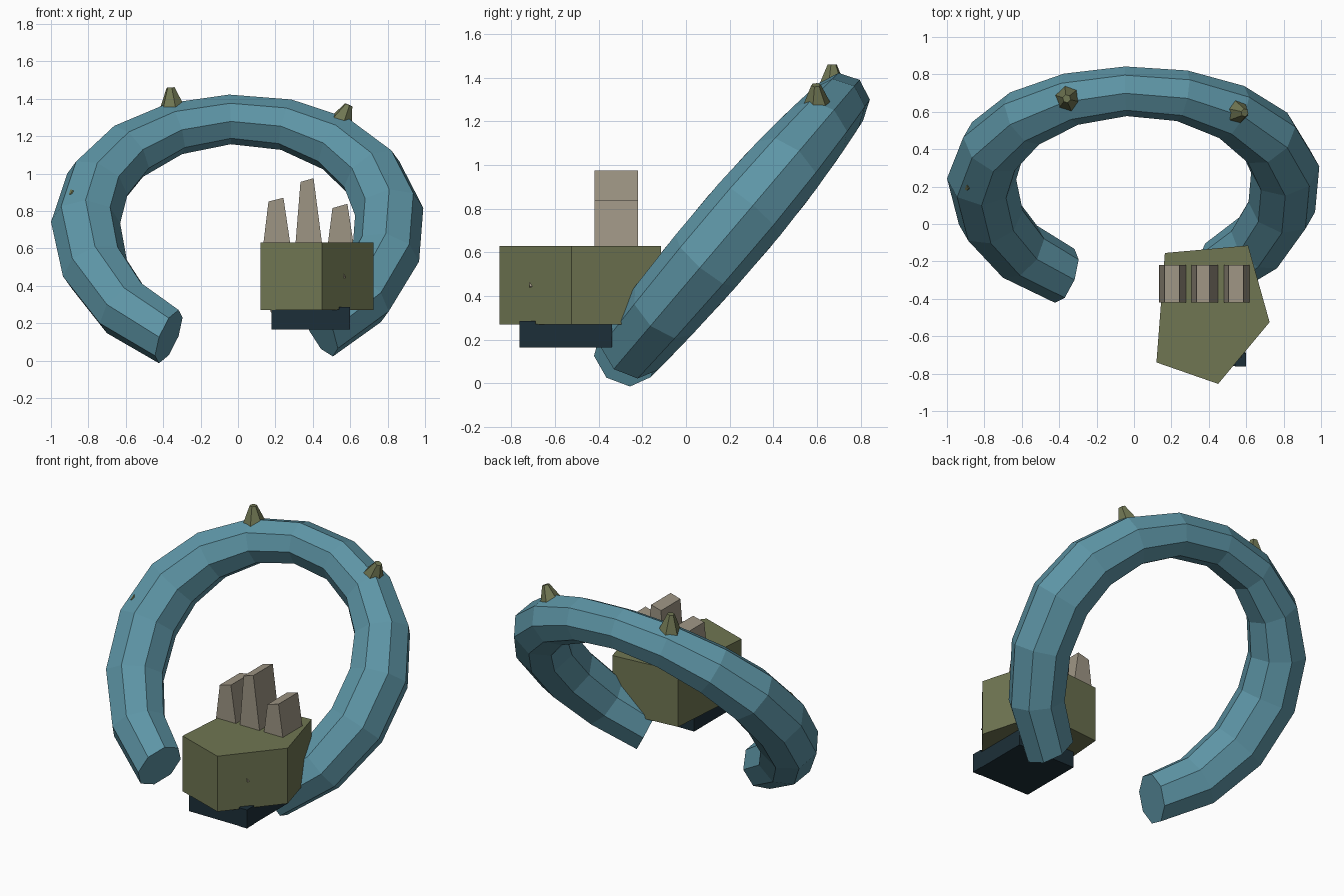
import bpy, bmesh
from math import sin, cos, pi, radians
from mathutils import Vector

if "Cube" in bpy.data.objects:
    bpy.data.objects.remove(bpy.data.objects["Cube"])


def material(name, rgb):
    m = bpy.data.materials.new(name)
    m.diffuse_color = (*rgb, 1)
    m.use_nodes = True
    m.node_tree.nodes["Principled BSDF"].inputs["Base Color"].default_value = m.diffuse_color
    return m


BLUE = material("blue", (0.11, 0.30, 0.38))
OLIVE = material("olive", (0.16, 0.18, 0.085))
BEIGE = material("beige", (0.34, 0.30, 0.23))
DARK = material("dark", (0.012, 0.028, 0.04))


def loft(name, rings, mat):
    """Skin a list of equal-sized point loops and cap both ends."""
    bm = bmesh.new()
    loops = [[bm.verts.new(p) for p in ring] for ring in rings]
    n = len(loops[0])
    for a, b in zip(loops, loops[1:]):
        for i in range(n):
            j = (i + 1) % n
            bm.faces.new((a[i], a[j], b[j], b[i]))
    bm.faces.new(loops[0][::-1])
    bm.faces.new(loops[-1])
    bmesh.ops.recalc_face_normals(bm, faces=bm.faces)
    mesh = bpy.data.meshes.new(name)
    bm.to_mesh(mesh)
    bm.free()
    mesh.materials.append(mat)
    ob = bpy.data.objects.new(name, mesh)
    bpy.context.collection.objects.link(ob)
    return ob


def prism(name, outline, z0, z1, mat):
    return loft(name, [[(x, y, z) for x, y in outline] for z in (z0, z1)], mat)


def circle(c, u, v, r, n):
    return [c + r * (cos(2 * pi * i / n) * u + sin(2 * pi * i / n) * v) for i in range(n)]


def rod(name, a, b, r0, r1, n, mat):
    a, b = Vector(a), Vector(b)
    d = (b - a).normalized()
    u = d.orthogonal().normalized()
    v = d.cross(u)
    return loft(name, [circle(a, u, v, r0, n), circle(b, u, v, r1, n)], mat)


# open ring: tilted 300 degree arc, thickest at the sides
def centre(deg):
    t = radians(deg)
    z = (0.565 if cos(t) > 0 else 0.67) * cos(t)
    return Vector((0.815 * sin(t), 0.23 + 0.85 * z, 0.725 + z))


normal = Vector((0, -1, 0.85)).normalized()
rings = []
for k in range(15):
    deg = -153 + 300 / 14 * k
    s = sin(radians(deg)) ** 2
    r = 0.133 + 0.052 * s if abs(deg) < 90 else 0.145 + 0.04 * s
    tangent = (centre(deg + 1) - centre(deg - 1)).normalized()
    rings.append(circle(centre(deg), normal, tangent.cross(normal), r, 8))
loft("open_ring", rings, BLUE)

# spikes on the ring
rod("spike_left", (-0.35, 0.67, 1.33), (-0.36, 0.67, 1.46), 0.078, 0.022, 6, OLIVE)
rod("spike_right", (0.54, 0.60, 1.25), (0.592, 0.595, 1.367), 0.078, 0.022, 6, OLIVE)
rod("spike_side", (-0.83, 0.25, 0.83), (-0.90, 0.197, 0.90), 0.06, 0.02, 6, OLIVE)

# five-sided block
prism("block", [(0.165, -0.155), (0.61, -0.115), (0.725, -0.525),
                (0.45, -0.855), (0.12, -0.74)], 0.27, 0.63, OLIVE)

# tapered slabs standing on the block: base left/right, top left/right with heights
slabs = [(0.135, 0.28, 0.163, 0.85, 0.243, 0.87),
         (0.307, 0.45, 0.334, 0.955, 0.404, 0.975),
         (0.48, 0.618, 0.505, 0.815, 0.585, 0.838)]
for i, (l, r, tl, zl, tr, zr) in enumerate(slabs):
    profile = [(l, 0.62), (r, 0.62), (tr, zr), (tl, zl)]
    loft(f"slab_{i + 1}", [[(x, y, z) for x, z in profile] for y in (-0.42, -0.22)], BEIGE)

# inner bar, only its ends break the block surface
rod("inner_bar", (0.17, -0.62, 0.285), (0.57, -0.70, 0.46), 0.04, 0.025, 4, BEIGE)

# dark base under the block with a corner post
prism("base_pad", [(0.18, -0.76), (0.595, -0.76), (0.595, -0.34), (0.18, -0.34)],
      0.165, 0.272, DARK)
prism("base_post", [(0.54, -0.763), (0.598, -0.763), (0.598, -0.69), (0.54, -0.69)],
      0.165, 0.285, DARK)
